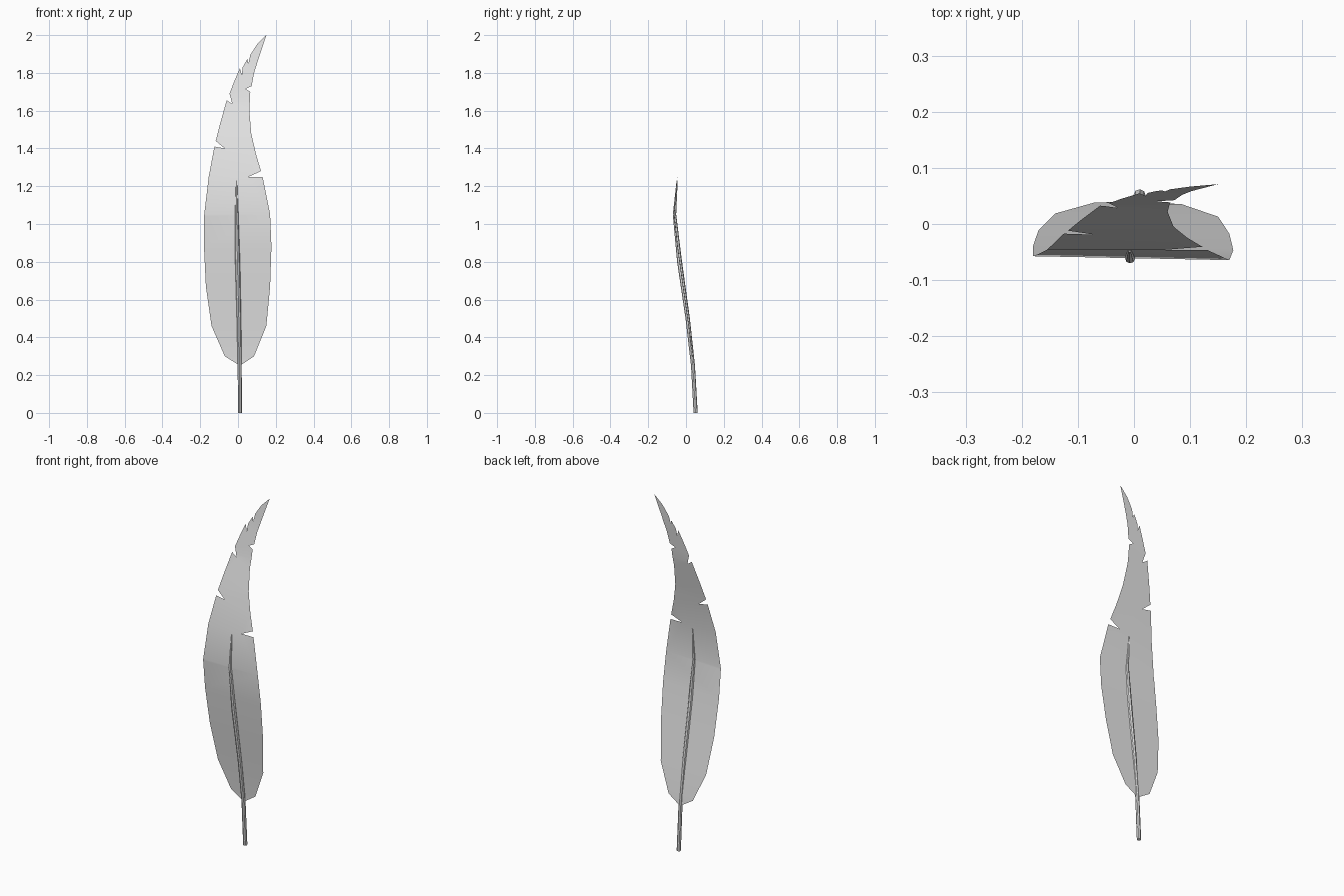
import bpy
import bmesh

default_cube = bpy.data.objects.get("Cube")
if default_cube:
    bpy.data.objects.remove(default_cube, do_unlink=True)


def make_material(name, colour):
    material = bpy.data.materials.new(name)
    material.use_nodes = True
    material.diffuse_color = colour
    material.node_tree.nodes["Principled BSDF"].inputs["Base Color"].default_value = colour
    return material


def interpolate(profile, height):
    """Linear lookup of depth in a list of (height, depth) pairs."""
    for (low, start), (high, end) in zip(profile, profile[1:]):
        if height <= high:
            return start + (end - start) * (height - low) / (high - low)
    return profile[-1][1]


feather_grey = make_material("feather grey", (0.8, 0.8, 0.8, 1))

# Vane outline (x, z): left edge and right edge, each climbing, with split barbs
left_edge = [
    (-.07, .3), (-.14, .46), (-.17, .67), (-.18, .88), (-.18, 1.04),
    (-.155, 1.25), (-.125, 1.41), (-.07, 1.4), (-.118, 1.44), (-.095, 1.53),
    (-.06, 1.655), (-.03, 1.635), (-.045, 1.69), (-.02, 1.755), (.01, 1.825),
    (.02, 1.79), (.025, 1.83), (.05, 1.875), (.055, 1.85), (.065, 1.895), (.1, 1.95),
]
right_edge = [
    (.085, .3), (.15, .46), (.17, .67), (.177, .88), (.17, 1.05), (.13, 1.25),
    (.055, 1.25), (.122, 1.28), (.095, 1.37), (.07, 1.48), (.06, 1.6),
    (.065, 1.7), (.04, 1.715), (.072, 1.73), (.085, 1.8), (.11, 1.88),
]
root, tip = (.01, .25), (.15, 2)
outline = [root] + right_edge + [tip] + left_edge[::-1]

# Side curve of the vane (height, depth)
bend = [(.25, .04), (.3, .037), (.46, .016), (.67, -.014), (.88, -.043),
        (1.05, -.061), (1.25, -.046), (1.45, -.01), (1.65, .032), (1.85, .058), (2, .071)]

# Vane: flat sheet cut into rows, then bent along the side curve
bm = bmesh.new()
bm.faces.new([bm.verts.new((x, 0, z)) for x, z in outline])
for height, depth in bend[1:-1]:
    bmesh.ops.bisect_plane(bm, geom=bm.verts[:] + bm.edges[:] + bm.faces[:],
                           plane_co=(0, 0, height), plane_no=(0, 0, 1), dist=.0001)
bmesh.ops.triangulate(bm, faces=bm.faces[:])
for vert in bm.verts:
    tilt = -.02 * vert.co.x if vert.co.z < 1.2 else 0
    vert.co.y = interpolate(bend, vert.co.z) + tilt
for face in bm.faces:
    face.smooth = True
mesh = bpy.data.meshes.new("vane")
bm.to_mesh(mesh)
bm.free()
mesh.materials.append(feather_grey)
vane = bpy.data.objects.new("vane", mesh)
bpy.context.collection.objects.link(vane)

# Quill: tapered tube following the vane (x, y, z, radius)
quill_path = [
    (.01, .051, 0, .011), (.009, .037, .25, .0105), (.005, .009, .5, .0115),
    (-.002, -.034, .8, .013), (-.007, -.061, 1.05, .009), (-.008, -.047, 1.23, .003),
]
curve = bpy.data.curves.new("quill", "CURVE")
curve.dimensions = "3D"
curve.bevel_depth = 1
curve.bevel_resolution = 2
curve.use_fill_caps = True
spline = curve.splines.new("POLY")
spline.points.add(len(quill_path) - 1)
for point, (x, y, z, radius) in zip(spline.points, quill_path):
    point.co = (x, y, z, 1)
    point.radius = radius
curve.materials.append(feather_grey)
quill = bpy.data.objects.new("quill", curve)
bpy.context.collection.objects.link(quill)

# Turn the quill into a mesh with smooth sides and sharp end caps
bpy.ops.object.select_all(action="DESELECT")
quill.select_set(True)
bpy.context.view_layer.objects.active = quill
bpy.ops.object.convert(target="MESH")
bpy.ops.object.shade_smooth_by_angle()
